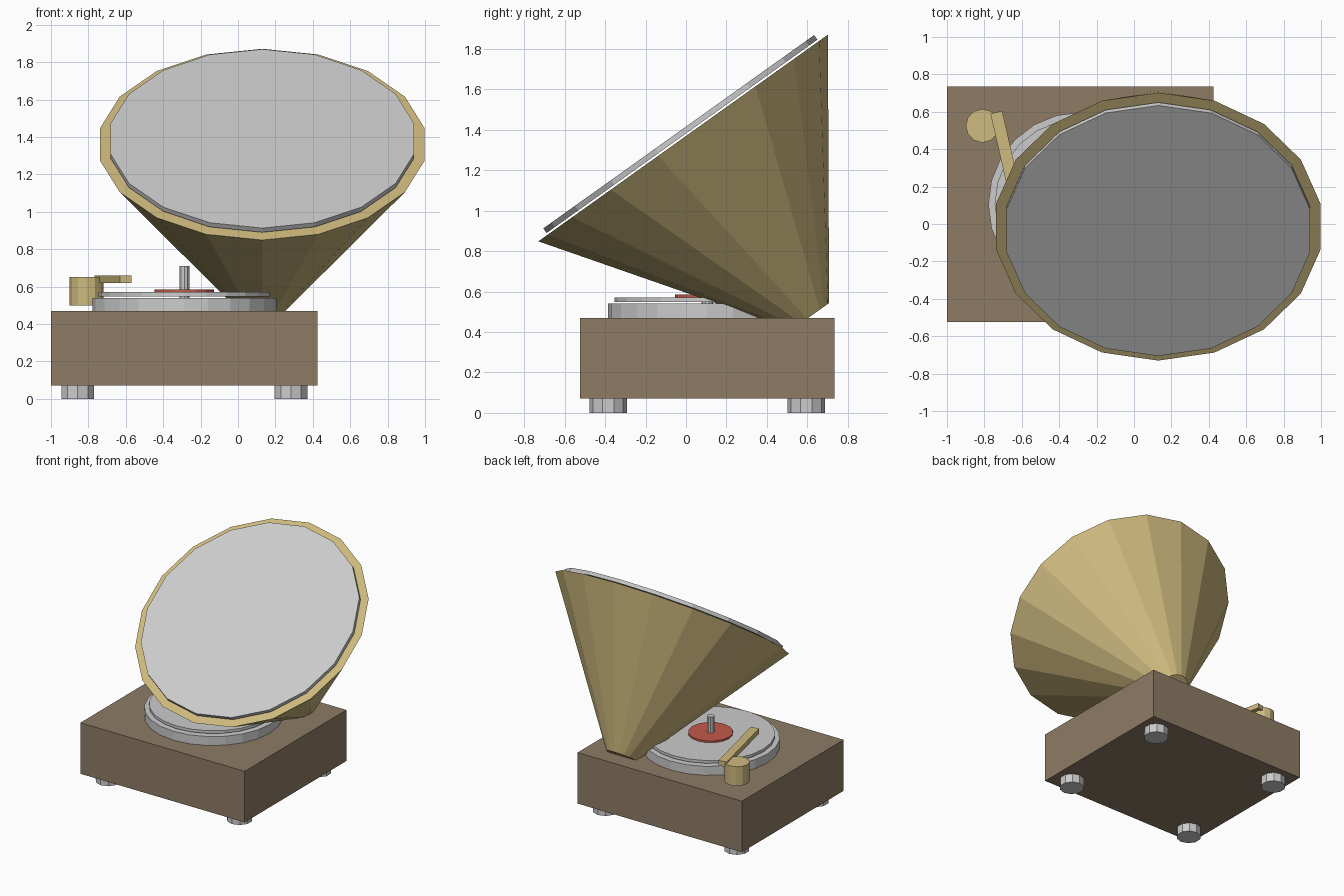
import bpy
from math import sin, cos
from mathutils import Vector

if "Cube" in bpy.data.objects:
    bpy.data.objects.remove(bpy.data.objects["Cube"])


def paint(ob, name, mat):
    ob.name = name
    if mat:
        ob.data.materials.append(mat)
    return ob


def colour(name, rgb):
    m = bpy.data.materials.new(name)
    m.diffuse_color = (*rgb, 1)
    m.use_nodes = True
    m.node_tree.nodes["Principled BSDF"].inputs["Base Color"].default_value = m.diffuse_color
    return m


def cyl(name, x, y, z0, z1, r, sides, mat=None):
    bpy.ops.mesh.primitive_cylinder_add(vertices=sides, radius=r, depth=z1 - z0,
                                        location=(x, y, (z0 + z1) / 2))
    return paint(bpy.context.object, name, mat)


def box(name, loc, size, mat=None, turn=0):
    bpy.ops.mesh.primitive_cube_add(size=1, location=loc, rotation=(0, 0, turn))
    ob = bpy.context.object
    ob.scale = size
    return paint(ob, name, mat)


wood = colour("wood", (0.27, 0.20, 0.13))
brass = colour("brass", (0.62, 0.49, 0.21))
red = colour("label_red", (0.55, 0.10, 0.07))

CX, CY = -0.287, 0.105  # centre of the cabinet

# Cabinet and feet
box("cabinet", (CX, CY, 0.27), (1.425, 1.26, 0.40), wood)
for sx in (-1, 1):
    for sy in (-1, 1):
        cyl("foot", CX + sx * 0.57, CY + sy * 0.49, 0, 0.072, 0.092, 10)

# Turntable, record, label and spindle
cyl("platter", CX, CY, 0.465, 0.54, 0.492, 24)
cyl("record", CX, CY, 0.548, 0.57, 0.458, 24)
cyl("record_label", CX, CY, 0.571, 0.585, 0.16, 16, red)
cyl("spindle", CX, CY, 0.54, 0.71, 0.028, 10)

# Tonearm and its post
cyl("tonearm_post", -0.81, 0.525, 0.50, 0.65, 0.09, 12, brass)
box("tonearm", (-0.668, 0.30, 0.64), (0.065, 0.61, 0.04), brass, 0.225)

# Horn: capped cone, tilted towards the front
TILT, DEPTH = 0.62, 1.084
axis = Vector((0, -sin(TILT), cos(TILT)))
rim = Vector((0.13, -0.014, 1.36))
bpy.ops.mesh.primitive_cone_add(vertices=18, radius1=0.113, radius2=0.88, depth=DEPTH,
                                location=rim - axis * DEPTH / 2, rotation=(TILT, 0, 0))
paint(bpy.context.object, "horn", brass)

# Dark disc held just above the horn mouth
bpy.ops.mesh.primitive_cylinder_add(vertices=18, radius=0.823, depth=0.028,
                                    location=rim + axis * 0.024, rotation=(TILT, 0, 0))
paint(bpy.context.object, "horn_mouth", None)
